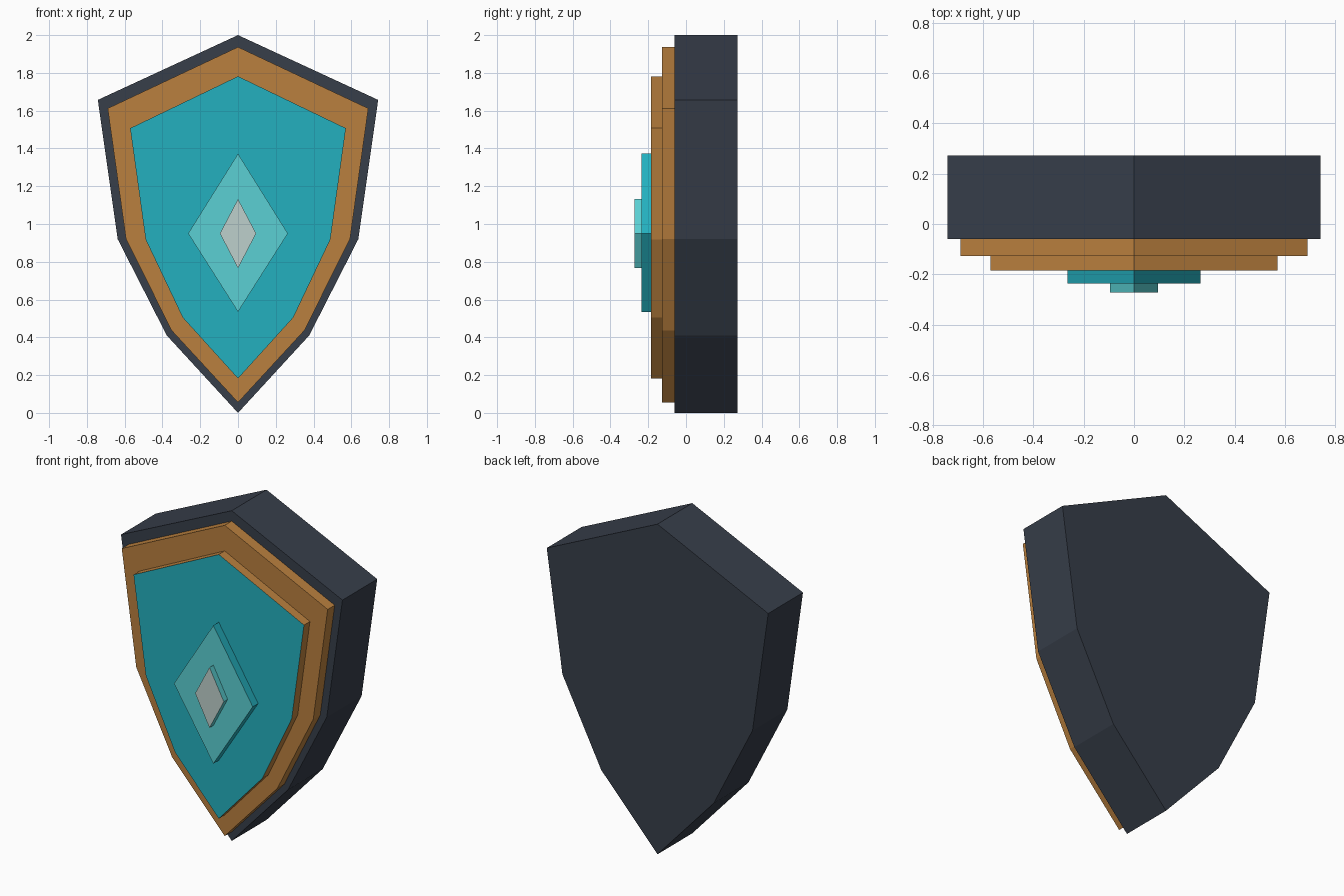
import bpy, bmesh

if "Cube" in bpy.data.objects:
    bpy.data.objects.remove(bpy.data.objects["Cube"])


def material(name, hex_colour):
    """Flat material from an sRGB hex colour, stored as linear values."""
    def lin(v):
        return v / 12.92 if v <= 0.04045 else ((v + 0.055) / 1.055) ** 2.4
    rgb = [lin(int(hex_colour[i:i + 2], 16) / 255) for i in (0, 2, 4)]
    m = bpy.data.materials.new(name)
    m.diffuse_color = (*rgb, 1)
    m.use_nodes = True
    m.node_tree.nodes["Principled BSDF"].inputs["Base Color"].default_value = m.diffuse_color
    return m


slate = material("dark_slate", "373E4A")
bronze = material("bronze", "BA803E")
teal = material("teal", "24B0BF")
aqua = material("light_aqua", "5BD0D3")
pale = material("pale_grey", "BED0CC")


def plate(name, half, front, back, side_mat, face_mat):
    """Mirror a right-hand outline (top to bottom, ends on x = 0) and extrude along y."""
    outline = half + [(-x, z) for x, z in half[-2:0:-1]]
    bm = bmesh.new()
    base = bm.faces.new([bm.verts.new((x, back, z)) for x, z in outline])
    ext = bmesh.ops.extrude_face_region(bm, geom=[base], use_keep_orig=True)
    verts = [g for g in ext["geom"] if isinstance(g, bmesh.types.BMVert)]
    bmesh.ops.translate(bm, verts=verts, vec=(0, front - back, 0))
    bmesh.ops.recalc_face_normals(bm, faces=bm.faces)
    # the forward-facing face takes the second material
    for f in bm.faces:
        f.material_index = 1 if f.normal.y < -0.9 else 0
    mesh = bpy.data.meshes.new(name)
    bm.to_mesh(mesh)
    bm.free()
    mesh.materials.append(side_mat)
    mesh.materials.append(face_mat)
    obj = bpy.data.objects.new(name, mesh)
    bpy.context.collection.objects.link(obj)


SINK = 0.01  # each layer is seated slightly into the one behind it

# Thick backing slab
plate("shield_body", [(0, 2), (0.742, 1.657), (0.637, 0.92), (0.377, 0.41), (0, 0.0)],
      -0.06, 0.273, slate, slate)
# Bronze border
plate("shield_rim", [(0, 1.937), (0.69, 1.612), (0.593, 0.92), (0.352, 0.437), (0, 0.055)],
      -0.127, -0.06 + SINK, bronze, bronze)
# Raised panel: bronze edge, teal face
plate("shield_panel", [(0, 1.782), (0.571, 1.507), (0.489, 0.918), (0.293, 0.505), (0, 0.182)],
      -0.184, -0.127 + SINK, bronze, teal)
# Large diamond: teal edge, aqua face
plate("outer_diamond", [(0, 1.372), (0.264, 0.95), (0, 0.535)],
      -0.236, -0.184 + SINK, teal, aqua)
# Small diamond: aqua edge, pale face
plate("inner_diamond", [(0, 1.132), (0.096, 0.95), (0, 0.766)],
      -0.273, -0.236 + SINK, aqua, pale)
